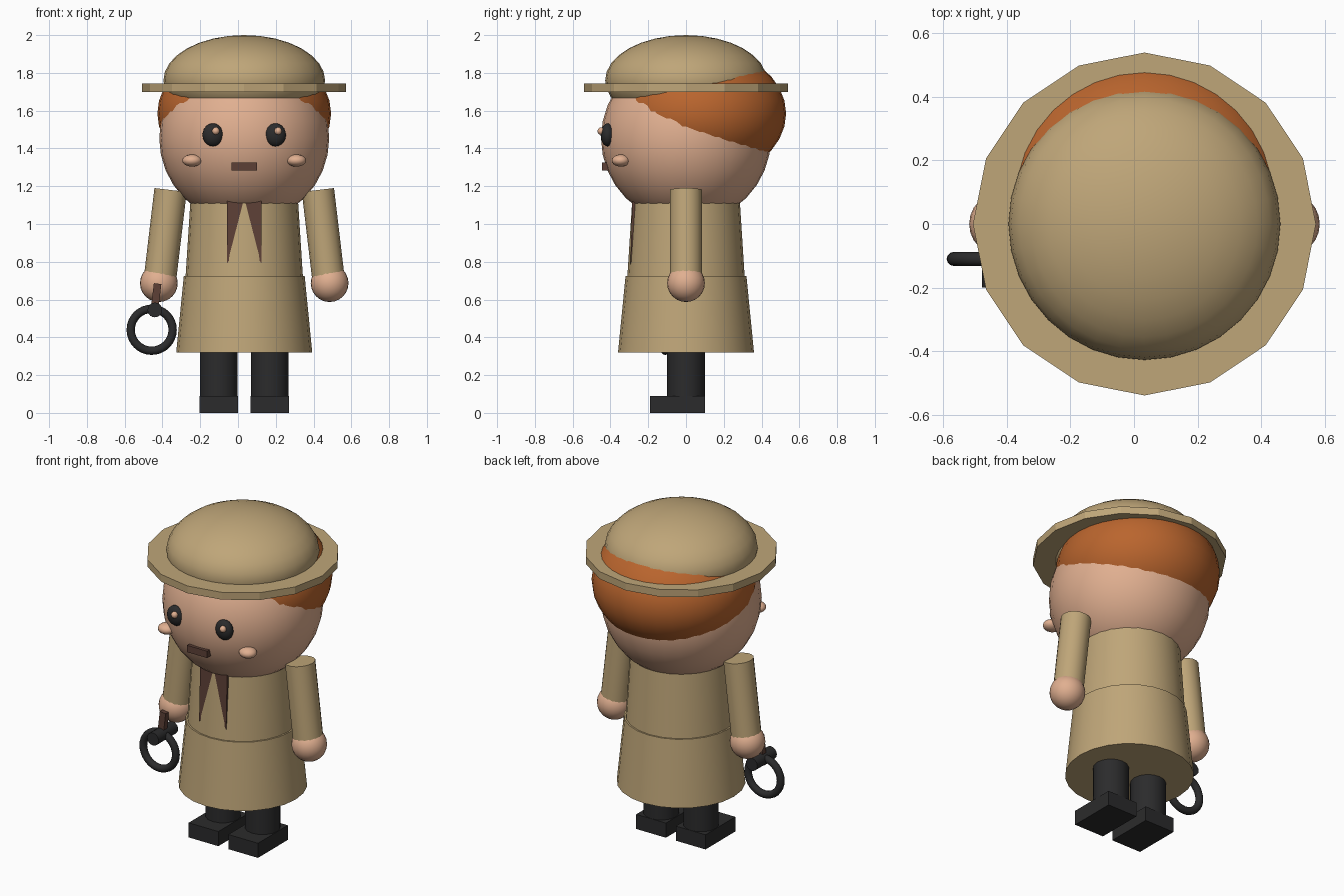
import bpy
import math
from mathutils import Vector

if "Cube" in bpy.data.objects:
    bpy.data.objects.remove(bpy.data.objects["Cube"])

CX = 0.033  # body axis, shifted because of the ring in the right hand


def material(name, rgb):
    m = bpy.data.materials.new(name)
    m.use_nodes = True
    m.diffuse_color = (*rgb, 1)
    m.node_tree.nodes["Principled BSDF"].inputs["Base Color"].default_value = (*rgb, 1)
    return m


TAN = material("tan cloth", (0.52, 0.38, 0.19))
SKIN = material("skin", (0.75, 0.43, 0.28))
HAIR = material("ginger hair", (0.49, 0.13, 0.027))
BLACK = material("black", (0.024, 0.024, 0.025))
BROWN = material("dark brown", (0.109, 0.051, 0.037))


def finish(name, mat, smooth=True):
    ob = bpy.context.object
    ob.name = name
    ob.data.materials.clear()
    ob.data.materials.append(mat)
    if smooth:
        bpy.ops.object.shade_smooth_by_angle(angle=math.radians(40))
    return ob


def ellipsoid(name, mat, loc, size, segments=32):
    bpy.ops.mesh.primitive_uv_sphere_add(segments=segments, ring_count=segments // 2,
                                         radius=1, location=loc)
    bpy.context.object.scale = size
    bpy.ops.object.transform_apply(location=False, rotation=False, scale=True)
    return finish(name, mat)


def tube(name, mat, start, end, r1, r2, sides=16, smooth=True):
    a, b = Vector(start), Vector(end)
    bpy.ops.mesh.primitive_cone_add(vertices=sides, radius1=r1, radius2=r2,
                                    depth=(b - a).length, location=(a + b) / 2)
    axis = b - a
    if Vector((axis.x, axis.y)).length > 0.001:
        bpy.context.object.rotation_euler = axis.to_track_quat('Z', 'Y').to_euler()
    return finish(name, mat, smooth)


def box(name, mat, low, high):
    a, b = Vector(low), Vector(high)
    bpy.ops.mesh.primitive_cube_add(size=1, location=(a + b) / 2)
    bpy.context.object.scale = b - a
    bpy.ops.object.transform_apply(location=False, rotation=False, scale=True)
    return finish(name, mat, False)


# Coat
tube("coat_skirt", TAN, (CX, 0, 0.32), (CX, 0, 0.725), 0.36, 0.32, 24)
tube("coat_torso", TAN, (CX, 0, 0.7), (CX, 0, 1.2), 0.312, 0.28, 24)

# Head, hair and hat
ellipsoid("head", SKIN, (CX, 0, 1.455), (0.45, 0.45, 0.45))
ellipsoid("hair", HAIR, (CX, 0.07, 1.585), (0.46, 0.46, 0.35))
ellipsoid("hat_dome", TAN, (CX, 0, 1.76), (0.428, 0.428, 0.24))
tube("hat_brim", TAN, (CX, 0, 1.70), (CX, 0, 1.745), 0.54, 0.54, 16, False)

# Paired limbs and face parts
for side, s in (("right", -1), ("left", 1)):
    tube(side + "_arm", TAN, (CX + s * 0.447, 0, 0.7), (CX + s * 0.39, 0, 1.18), 0.086, 0.086)
    ellipsoid(side + "_hand", SKIN, (CX + s * 0.452, 0, 0.687), (0.1, 0.1, 0.1), 24)
    leg_x = CX + s * 0.135
    tube(side + "_leg", BLACK, (leg_x, 0, 0.08), (leg_x, 0, 0.4), 0.1, 0.1)
    box(side + "_shoe", BLACK, (leg_x - 0.101, -0.19, 0), (leg_x + 0.101, 0.1, 0.09))
    eye_x = CX + s * 0.165
    ellipsoid(side + "_eye", BLACK, (eye_x, -0.415, 1.472), (0.056, 0.037, 0.061), 20)
    ellipsoid(side + "_eye_glint", SKIN, (eye_x + 0.014, -0.449, 1.492), (0.02, 0.02, 0.02), 12)
    ellipsoid(side + "_cheek", SKIN, (CX + s * 0.276, -0.345, 1.336), (0.052, 0.048, 0.032), 20)

box("mouth", BROWN, (CX - 0.068, -0.445, 1.283), (CX + 0.068, -0.39, 1.325))

# Necktie with a notched end, tilted to lie along the coat
outline = [(-0.092, 1.17), (-0.092, 0.79), (0, 0.93), (0.092, 0.79), (0.092, 1.17)]
n = len(outline)
verts = [(x, y - (1.17 - z) * 0.03, z) for y in (-0.283, -0.255) for x, z in outline]
faces = [tuple(range(n)), tuple(reversed(range(n, 2 * n)))]
faces += [(i, i + n, (i + 1) % n + n, (i + 1) % n) for i in range(n)]
mesh = bpy.data.meshes.new("necktie")
mesh.from_pydata(verts, [], faces)
mesh.materials.append(BROWN)
necktie = bpy.data.objects.new("necktie", mesh)
necktie.location.x = CX
bpy.context.collection.objects.link(necktie)

# Ring with strap and crossbar, held in the right hand
bpy.ops.mesh.primitive_torus_add(major_radius=0.111, minor_radius=0.022, major_segments=32,
                                 minor_segments=12, location=(-0.457, -0.11, 0.44),
                                 rotation=(math.pi / 2, 0, 0))
finish("ring", BLACK)
tube("ring_crossbar", BLACK, (-0.44, -0.2, 0.545), (-0.44, -0.01, 0.545), 0.039, 0.039)
strap = box("ring_strap", BROWN, (-0.456, -0.125, 0.51), (-0.416, -0.09, 0.685))
strap.rotation_euler.y = 0.12
